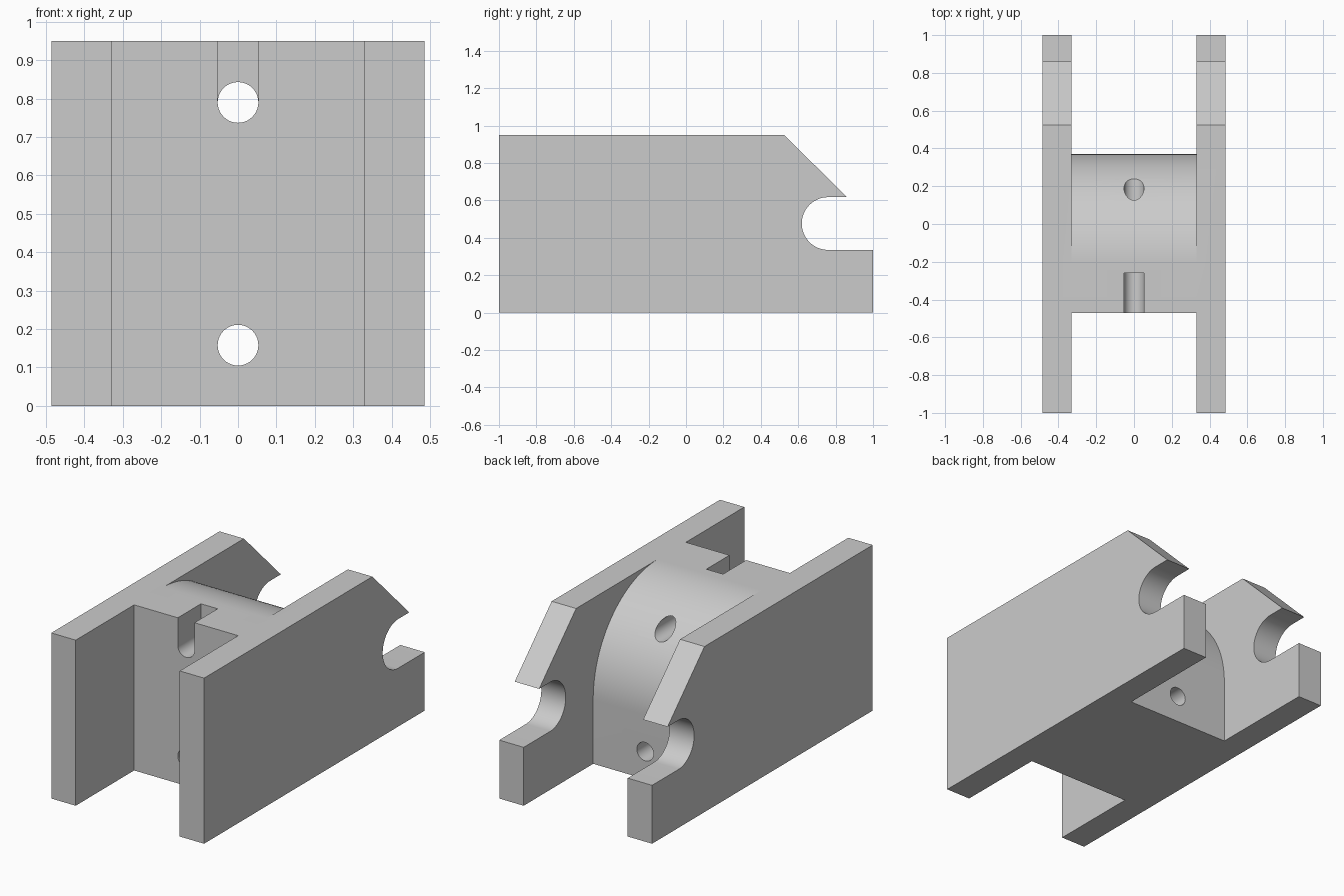
import bpy, bmesh, math
from mathutils import Vector

cube = bpy.data.objects.get("Cube")
if cube:
    bpy.data.objects.remove(cube, do_unlink=True)

HEIGHT = 0.95
HOLE_R = 0.053
HOLE_HEIGHTS = (0.158, 0.79)

grey = bpy.data.materials.new("plain grey")
grey.use_nodes = True
grey.diffuse_color = (0.6, 0.6, 0.6, 1)
grey.node_tree.nodes["Principled BSDF"].inputs["Base Color"].default_value = (0.6, 0.6, 0.6, 1)


def arc(cy, cz, r, start, end, steps):
    """Points along an arc, angles in degrees."""
    angles = [math.radians(start + (end - start) * i / steps) for i in range(steps + 1)]
    return [(cy + r * math.cos(a), cz + r * math.sin(a)) for a in angles]


def extrude(name, points, place, depth):
    """Solid made by sweeping a flat outline along depth."""
    bm = bmesh.new()
    face = bm.faces.new([bm.verts.new(place(a, b)) for a, b in points])
    swept = bmesh.ops.extrude_face_region(bm, geom=[face])
    moved = [g for g in swept["geom"] if isinstance(g, bmesh.types.BMVert)]
    bmesh.ops.translate(bm, verts=moved, vec=Vector(depth))
    bmesh.ops.recalc_face_normals(bm, faces=bm.faces)
    mesh = bpy.data.meshes.new(name)
    bm.to_mesh(mesh)
    bm.free()
    mesh.materials.append(grey)
    obj = bpy.data.objects.new(name, mesh)
    bpy.context.collection.objects.link(obj)
    return obj


def combine(target, tool, operation):
    """Apply a boolean and discard the tool."""
    bpy.context.view_layer.objects.active = target
    mod = target.modifiers.new(operation.lower(), "BOOLEAN")
    mod.operation = operation
    mod.solver = "EXACT"
    mod.object = tool
    bpy.ops.object.modifier_apply(modifier=mod.name)
    bpy.data.objects.remove(tool, do_unlink=True)


# Central block with a rounded upper back
web_outline = [(-0.47, 0), (0.37, 0)] + arc(-0.21, 0.37, 0.58, 0, 90, 32) + [(-0.47, HEIGHT)]
body = extrude("bracket_body", web_outline, lambda y, z: (-0.4, y, z), (0.8, 0, 0))

# Two through holes, front to back
for z in HOLE_HEIGHTS:
    circle = arc(0, z, HOLE_R, 0, 360, 40)[:-1]
    drill = extrude("hole_cutter", circle, lambda x, h: (x, -0.7, h), (0, 1.4, 0))
    combine(body, drill, "DIFFERENCE")

# Open slot above the upper hole
z = HOLE_HEIGHTS[1]
slot = [(-HOLE_R, z), (HOLE_R, z), (HOLE_R, 1.1), (-HOLE_R, 1.1)]
slot_cutter = extrude("slot_cutter", slot, lambda x, h: (x, -0.7, h), (0, 0.44, 0))
combine(body, slot_cutter, "DIFFERENCE")

# Side plates with a chamfered, notched rear end
plate_outline = ([(-1, 0), (1, 0), (1, 0.335)] + arc(0.76, 0.476, 0.141, 270, 90, 32)
                 + [(0.86, 0.617), (0.525, HEIGHT), (-1, HEIGHT)])
for inner in (-0.485, 0.33):
    plate = extrude("side_plate", plate_outline, lambda y, h: (inner, y, h), (0.155, 0, 0))
    combine(body, plate, "UNION")

# Smooth curved walls, crisp edges
bpy.ops.object.select_all(action="DESELECT")
body.select_set(True)
bpy.context.view_layer.objects.active = body
bpy.ops.object.shade_smooth_by_angle(angle=math.radians(25))
